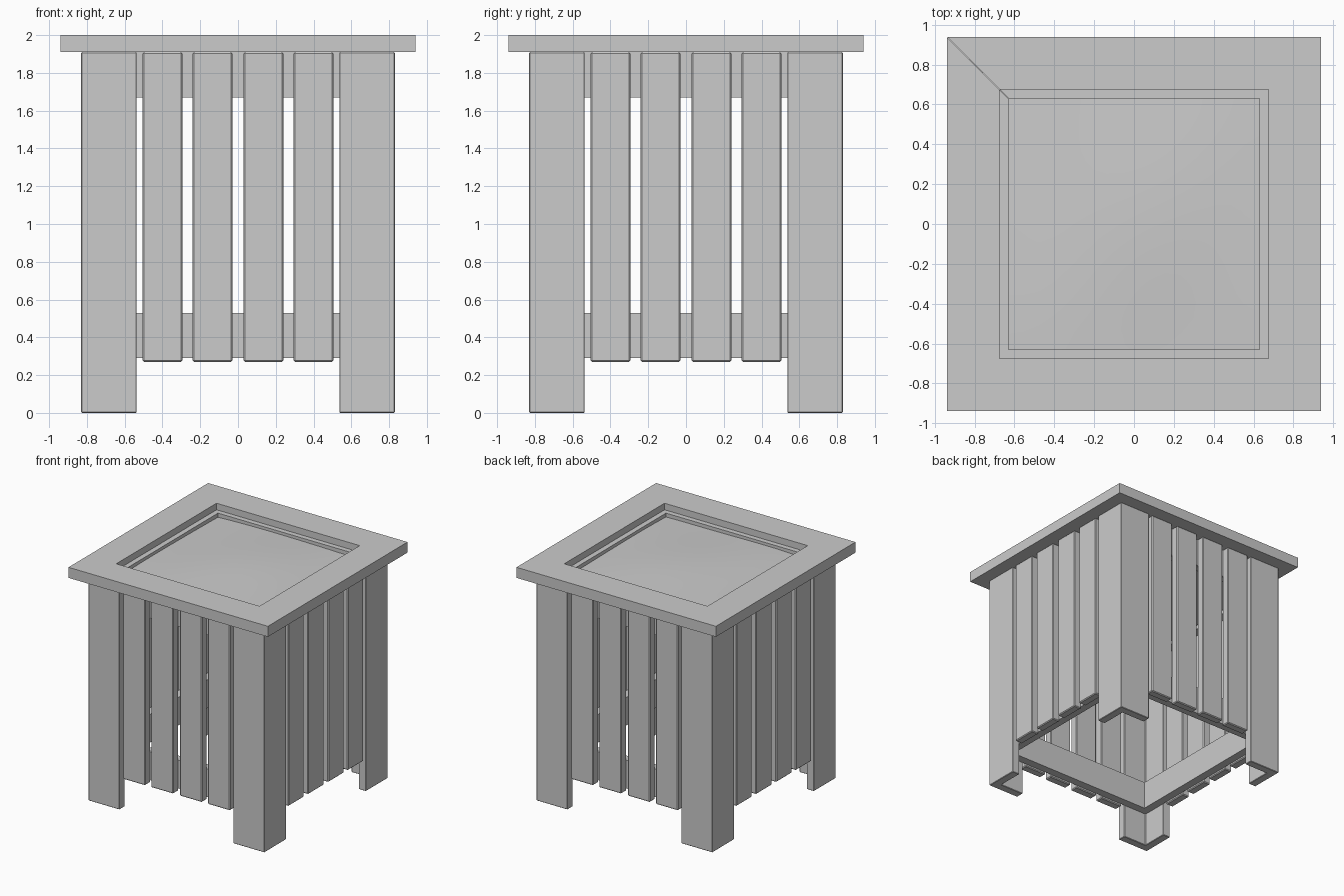
import bpy, bmesh, math
from mathutils import Matrix

if "Cube" in bpy.data.objects:
    bpy.data.objects.remove(bpy.data.objects["Cube"])

OUT = 0.83      # outer face of legs and slats
TH = 0.07       # board thickness
LIP = 1.91      # underside of the top frame


def prism(name, outline, z0, z1, turn=0, bevel=0.0):
    """Extrude an xy outline from z0 to z1, turned in quarter turns about z."""
    bm = bmesh.new()
    face = bm.faces.new([bm.verts.new((x, y, z0)) for x, y in outline])
    ext = bmesh.ops.extrude_face_region(bm, geom=[face])
    top = [v for v in ext["geom"] if isinstance(v, bmesh.types.BMVert)]
    bmesh.ops.translate(bm, verts=top, vec=(0, 0, z1 - z0))
    bmesh.ops.rotate(bm, verts=bm.verts, cent=(0, 0, 0),
                     matrix=Matrix.Rotation(turn * math.pi / 2, 3, 'Z'))
    bmesh.ops.recalc_face_normals(bm, faces=bm.faces)
    me = bpy.data.meshes.new(name)
    bm.to_mesh(me)
    bm.free()
    ob = bpy.data.objects.new(name, me)
    bpy.context.collection.objects.link(ob)
    if bevel:
        mod = ob.modifiers.new("eased_edges", 'BEVEL')
        mod.width = bevel
        mod.segments = 1
    return ob


def mitred(r_out, r_in):
    """Front board outline of a square frame with mitred corners."""
    return [(-r_out, -r_out), (r_out, -r_out), (r_in, -r_in), (-r_in, -r_in)]


for i, side in enumerate(("front", "right", "back", "left")):
    # L-shaped corner leg
    a, b, e = -OUT, -OUT + TH, -0.537
    prism(f"{side}_leg", [(a, a), (e, a), (e, b), (b, b), (b, e), (a, e)],
          0, LIP, i, 0.004)

    # four slats per side
    for j, x in enumerate((-0.4, -0.135, 0.135, 0.4)):
        prism(f"{side}_slat_{j + 1}",
              [(x - 0.105, a), (x + 0.105, a), (x + 0.105, b), (x - 0.105, b)],
              0.27, LIP, i, 0.007)

    # lower and upper rails behind the slats
    prism(f"{side}_lower_rail", mitred(OUT - TH, 0.69), 0.29, 0.53, i)
    prism(f"{side}_upper_rail", mitred(OUT - TH, 0.69), 1.67, LIP, i)

    # mitred top frame
    prism(f"{side}_top_board", mitred(0.94, 0.675), LIP, 2.0, i)

    # liner rim just inside the frame
    prism(f"{side}_liner_wall", mitred(0.674, 0.63), 1.72, 1.945, i)

# liner floor
prism("liner_floor", [(-0.674, -0.674), (0.674, -0.674), (0.674, 0.674), (-0.674, 0.674)],
      1.69, 1.72)

# gently mounded soil surface
bm = bmesh.new()
bmesh.ops.create_grid(bm, x_segments=16, y_segments=16, size=0.632)
for v in bm.verts:
    x, y = v.co.x, v.co.y
    dome = math.cos(x / 0.632 * math.pi / 2) + math.cos(y / 0.632 * math.pi / 2)
    wave = math.sin(5 * x + 1) * math.cos(4 * y - 0.5)
    v.co.z = 1.908 + 0.014 * dome + 0.005 * wave
for f in bm.faces:
    f.smooth = True
soil_mesh = bpy.data.meshes.new("soil")
bm.to_mesh(soil_mesh)
bm.free()
bpy.context.collection.objects.link(bpy.data.objects.new("soil", soil_mesh))
